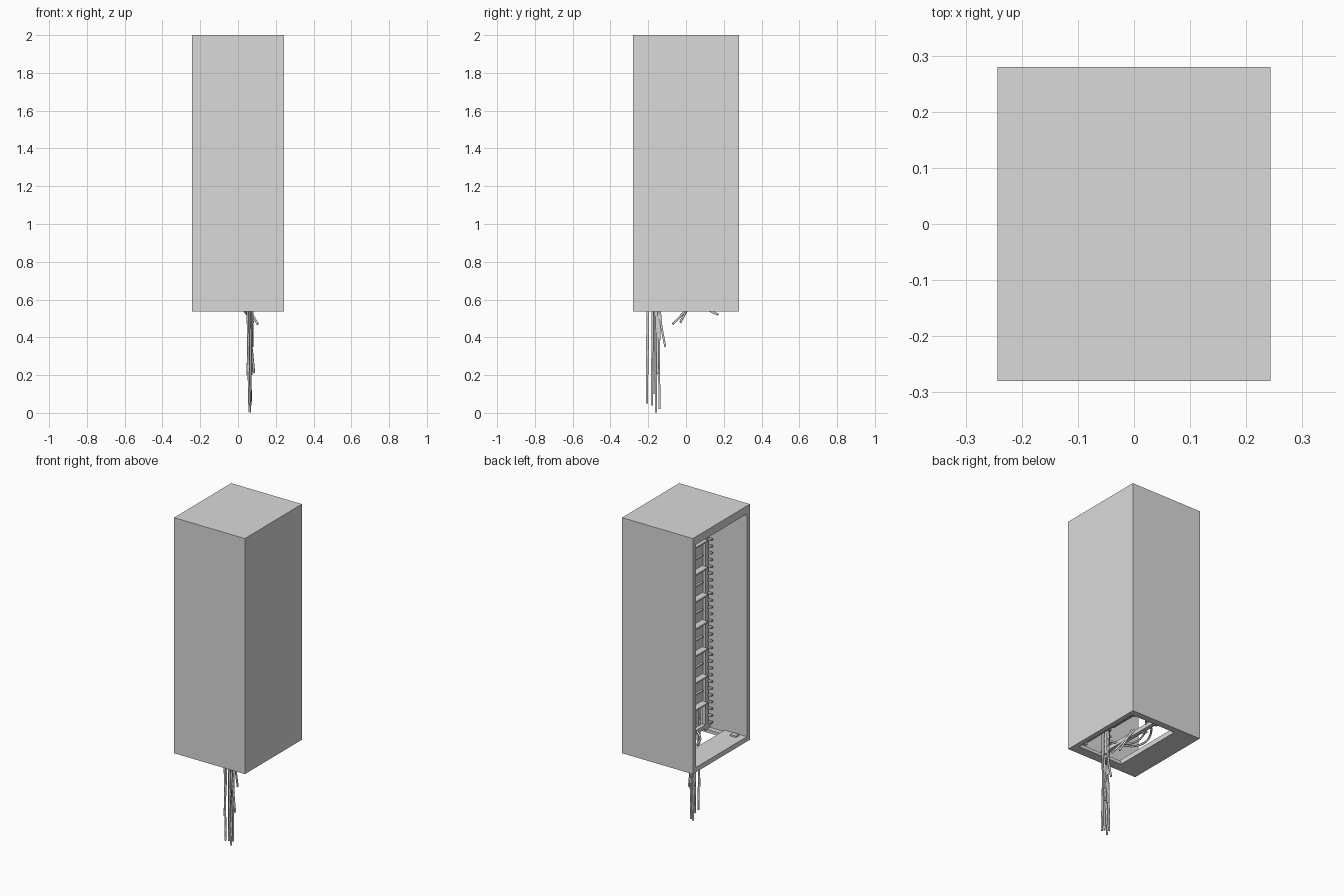
import bpy, bmesh
from mathutils import Vector

cube = bpy.data.objects.get("Cube")
if cube:
    bpy.data.objects.remove(cube, do_unlink=True)

# One painted-metal grey throughout
GREY = bpy.data.materials.new("light grey")
GREY.use_nodes = True
GREY.diffuse_color = (0.7, 0.7, 0.7, 1)
GREY.node_tree.nodes["Principled BSDF"].inputs["Base Color"].default_value = GREY.diffuse_color


def boxes(name, spans):
    """One object from boxes given as (x0, x1, y0, y1, z0, z1)."""
    bm = bmesh.new()
    for x0, x1, y0, y1, z0, z1 in spans:
        part = bmesh.ops.create_cube(bm, size=1)["verts"]
        bmesh.ops.scale(bm, vec=(x1 - x0, y1 - y0, z1 - z0), verts=part)
        bmesh.ops.translate(bm, vec=((x0 + x1) / 2, (y0 + y1) / 2, (z0 + z1) / 2), verts=part)
    me = bpy.data.meshes.new(name)
    bm.to_mesh(me)
    bm.free()
    me.materials.append(GREY)
    bpy.context.collection.objects.link(bpy.data.objects.new(name, me))


def cable(name, points, radius=0.006):
    cu = bpy.data.curves.new(name, "CURVE")
    cu.dimensions = "3D"
    cu.bevel_depth = radius
    cu.bevel_resolution = 1
    cu.resolution_u = 6
    cu.use_fill_caps = True
    sp = cu.splines.new("BEZIER")
    sp.bezier_points.add(len(points) - 1)
    for bp, p in zip(sp.bezier_points, points):
        bp.co = Vector(p)
        bp.handle_left_type = bp.handle_right_type = "AUTO"
    cu.materials.append(GREY)
    bpy.context.collection.objects.link(bpy.data.objects.new(name, cu))


# Cabinet shell, open on the -x side
X, Y, Z0, Z1, T = 0.243, 0.28, 0.538, 2.0, 0.03
TOP = Z1 - 0.05
boxes("cabinet_top", [(-X, X, -Y, Y, TOP, Z1)])
boxes("cabinet_front_wall", [(-X, X, -Y, -Y + T, Z0, TOP)])
boxes("cabinet_back_wall", [(-X, X, Y - T, Y, Z0, TOP)])
boxes("cabinet_side_wall", [(X - T, X, -Y + T, Y - T, Z0, TOP)])

# Floor frame around the cable opening, with a wide sill
SILL = -0.09
boxes("floor_frame", [
    (-X, SILL, -Y + T, Y - T, Z0, Z0 + 0.03),
    (SILL, X - T, -Y + T, -0.22, Z0, Z0 + 0.02),
    (SILL, X - T, Y - T - 0.01, Y - T, Z0, Z0 + 0.02),
])
boxes("sill_tabs", [(-0.2, -0.16, y - 0.015, y + 0.015, Z0 + 0.03, Z0 + 0.04)
                    for y in (-0.22, 0.22)])

# Rack posts with toothed cable combs
posts, teeth = [], []
for s in (-1, 1):
    y0, y1 = sorted((s * 0.2, s * 0.23))
    posts += [(x, x + 0.025, y0, y1, Z0 + 0.02, TOP) for x in (0.005, 0.17)]
    t0, t1 = sorted((s * 0.218, s * 0.235))
    teeth += [(-0.02, 0.005, t0, t1, 0.6 + i * 0.042, 0.61 + i * 0.042) for i in range(32)]
boxes("rack_posts", posts)
boxes("rack_teeth", teeth)

# Shelves carrying equipment modules that fill each bay
shelves, modules, handles = [], [], []
for k in range(8):
    z = 0.73 + k * 0.168
    shelves.append((-0.015, 0.2, -0.195, 0.195, z, z + 0.01))
    height = 0.16 if k < 7 else 0.04
    for j in range(4):
        y = -0.2 + j * 0.101
        modules.append((0.025, 0.195, y, y + 0.097, z + 0.01, z + height))
        if k < 7:
            handles.append((0.012, 0.025, y + 0.012, y + 0.085, z + 0.075, z + 0.083))
boxes("rack_shelves", shelves)
boxes("equipment_modules", modules)
boxes("module_handles", handles)

# Rails tying the rack to the cabinet just above the opening
boxes("base_rails", [(x, x + 0.025, -0.25, 0.25, 0.57, 0.595) for x in (0.005, 0.17)])

# Hanging cables: top y, bottom (x, y, z)
hanging = [(-0.205, 0.06, -0.207, 0.05), (-0.2, 0.05, -0.205, 0.2), (-0.178, 0.065, -0.18, 0.04),
           (-0.168, 0.055, -0.168, 0.17), (-0.16, 0.063, -0.158, 0.002), (-0.15, 0.085, -0.15, 0.21),
           (-0.145, 0.063, -0.14, 0.02), (-0.135, 0.075, -0.11, 0.35), (-0.165, 0.06, -0.172, 0.1),
           (-0.155, 0.068, -0.16, 0.06), (-0.14, 0.07, -0.145, 0.2)]
for i, (y, bx, by, bz) in enumerate(hanging):
    x = 0.052 + 0.008 * (i % 4)
    cable("hanging_cable_%d" % i, [(x, y, 0.72), (x, y, 0.5), (bx, by, bz)])

# Short loose ends and loops across the opening
cable("loose_end_front", [(0.03, 0.04, 0.6), (0.06, 0.0, 0.545), (0.105, -0.07, 0.47)])
cable("loose_end_middle", [(0.04, 0.03, 0.6), (0.06, 0.0, 0.535), (0.08, -0.03, 0.48)])
cable("loose_end_back", [(0.0, 0.06, 0.6), (0.03, 0.12, 0.545), (0.05, 0.17, 0.52)])
for i, reach in enumerate((-0.06, -0.02)):
    cable("loop_cable_%d" % i,
          [(0.06, -0.15, 0.6), (reach, -0.05, 0.57), (reach + 0.02, 0.1, 0.58), (0.08, 0.19, 0.62)])
